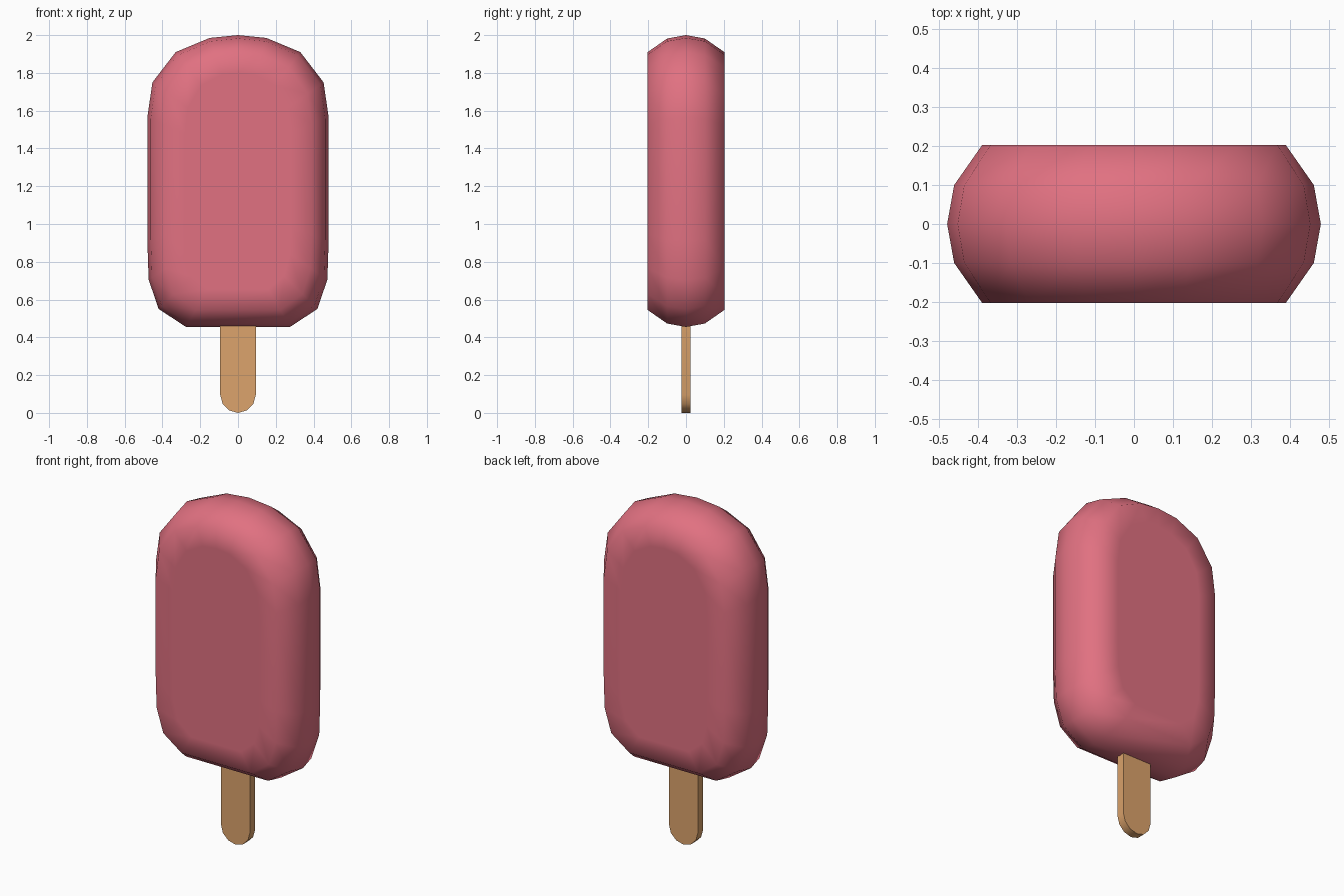
import bpy, bmesh, math

if "Cube" in bpy.data.objects:
    bpy.data.objects.remove(bpy.data.objects["Cube"])


def material(name, color):
    m = bpy.data.materials.new(name)
    m.diffuse_color = (*color, 1)
    m.use_nodes = True
    m.node_tree.nodes["Principled BSDF"].inputs["Base Color"].default_value = m.diffuse_color
    return m


def mirrored(half):
    """Close a right-half outline (top to bottom) by mirroring it in x."""
    return half + [(-x, z) for x, z in reversed(half) if x > 0]


def loft(name, rings, mat, angle):
    """Bridge matching rings of points and cap both ends."""
    bm = bmesh.new()
    loops = [[bm.verts.new(p) for p in ring] for ring in rings]
    n = len(loops[0])
    for a, b in zip(loops, loops[1:]):
        for i in range(n):
            j = (i + 1) % n
            bm.faces.new((a[i], a[j], b[j], b[i]))
    bm.faces.new(loops[0])
    bm.faces.new(loops[-1])
    bmesh.ops.recalc_face_normals(bm, faces=bm.faces)
    me = bpy.data.meshes.new(name)
    bm.to_mesh(me)
    bm.free()
    me.materials.append(mat)
    ob = bpy.data.objects.new(name, me)
    bpy.context.collection.objects.link(ob)
    bpy.ops.object.select_all(action='DESELECT')
    ob.select_set(True)
    bpy.context.view_layer.objects.active = ob
    bpy.ops.object.shade_smooth_by_angle(angle=math.radians(angle))
    return ob


pink = material("strawberry pink", (0.75, 0.165, 0.22))
wood = material("stick wood", (0.72, 0.37, 0.15))

# Ice body: rounded outline, shrunk towards the flat front and back
outline = mirrored([(0, 2.0), (0.15, 1.985), (0.33, 1.91), (0.453, 1.75),
                    (0.48, 1.565), (0.48, 0.91), (0.473, 0.705),
                    (0.42, 0.55), (0.275, 0.455)])
CZ, HX, HZ = 1.2275, 0.48, 0.7725


def ring(y, inset):
    sx, sz = (HX - inset) / HX, (HZ - inset) / HZ
    return [(x * sx, y, CZ + (z - CZ) * sz) for x, z in outline]


section = [(-0.203, 0.2), (-0.203, 0.09), (-0.1, 0.018), (0, 0),
           (0.1, 0.018), (0.203, 0.09), (0.203, 0.2)]
loft("ice_body", [ring(y, d) for y, d in section], pink, 60)

# Wooden stick with a rounded lower end, running up into the ice
stick = mirrored([(0.094, 0.75), (0.094, 0.095), (0.081, 0.047),
                  (0.047, 0.013), (0, 0)])
loft("stick", [[(x, y, z) for x, z in stick] for y in (-0.024, 0.024)], wood, 35)
